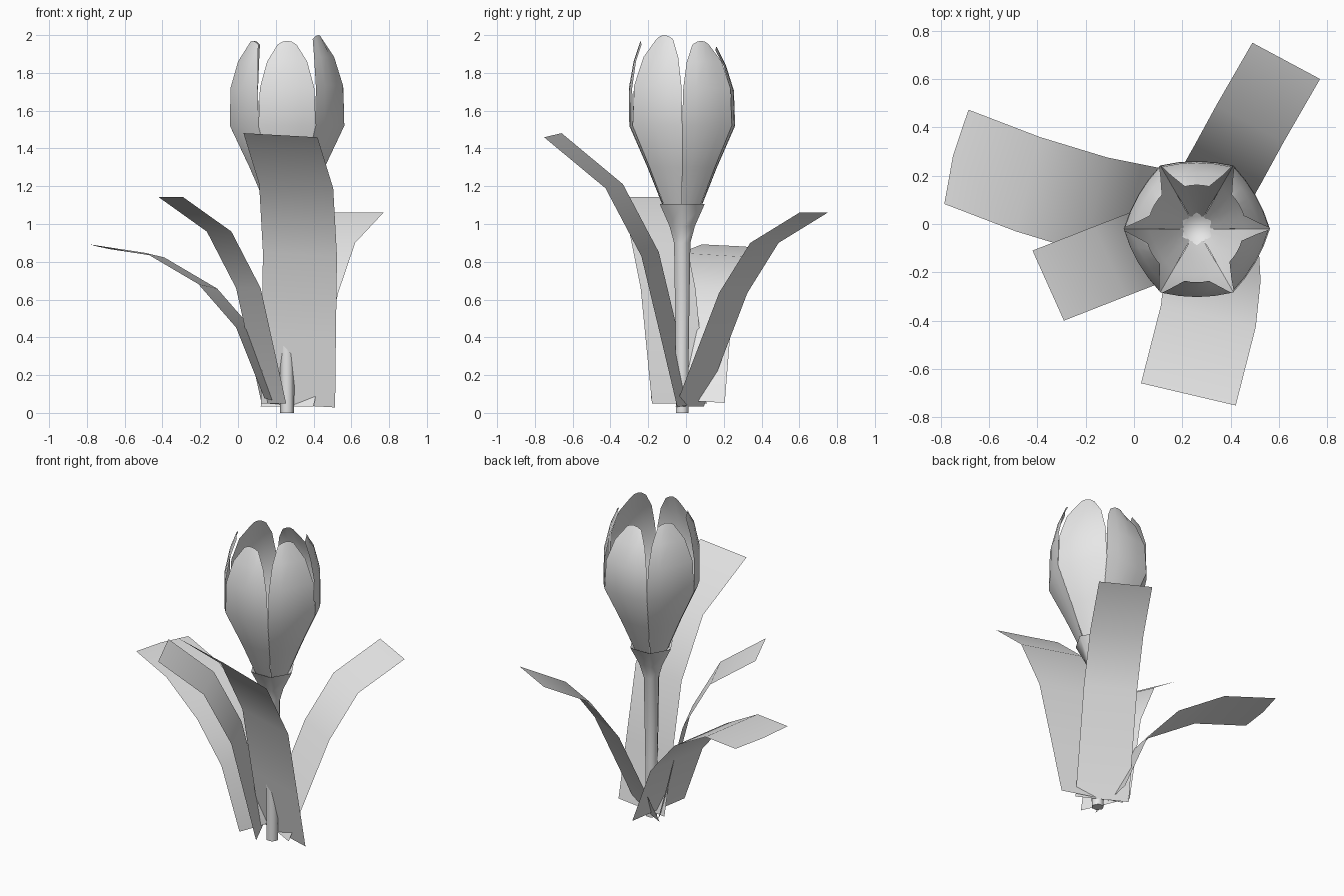
import bpy
import bmesh
from math import sin, cos, pi, radians
from mathutils import Vector

cube = bpy.data.objects.get("Cube")
if cube:
    bpy.data.objects.remove(cube, do_unlink=True)

grey = bpy.data.materials.new("plain_grey")
grey.use_nodes = True
grey.diffuse_color = (0.8, 0.8, 0.8, 1)
grey.node_tree.nodes["Principled BSDF"].inputs["Base Color"].default_value = (0.8, 0.8, 0.8, 1)

CENTRE = Vector((0.26, -0.02, 0))


def finish(name, bm, angle=40):
    mesh = bpy.data.meshes.new(name)
    bm.to_mesh(mesh)
    bm.free()
    mesh.materials.append(grey)
    obj = bpy.data.objects.new(name, mesh)
    bpy.context.collection.objects.link(obj)
    bpy.ops.object.select_all(action='DESELECT')
    obj.select_set(True)
    bpy.context.view_layer.objects.active = obj
    bpy.ops.object.shade_smooth_by_angle(angle=radians(angle))
    return obj


def skin(bm, rows, closed=False):
    """Join rows of points with quads."""
    grid = [[bm.verts.new(p) for p in row] for row in rows]
    n = len(grid[0])
    for a, b in zip(grid, grid[1:]):
        for i in range(n if closed else n - 1):
            j = (i + 1) % n
            bm.faces.new((a[i], a[j], b[j], b[i]))
    return grid


# Six-sided stem flaring into an open cup
bm = bmesh.new()
profile = [(0.037, 0), (0.04, 0.35), (0.05, 0.9), (0.078, 0.99),
           (0.137, 1.105), (0.125, 1.1), (0.06, 1.0)]
rings = [[CENTRE + Vector((r * cos(k * pi / 3), r * sin(k * pi / 3), z))
          for k in range(6)] for r, z in profile]
grid = skin(bm, rings, closed=True)
bm.faces.new(grid[0][::-1])
bm.faces.new(grid[-1])
finish("stem", bm, 65)


# Petals: height, distance from the axis, half width
PETAL = [(1.0, 0.05, 0.028), (1.1, 0.098, 0.055), (1.3, 0.172, 0.1),
         (1.52, 0.262, 0.152), (1.72, 0.265, 0.144), (1.86, 0.245, 0.106),
         (1.95, 0.215, 0.05)]


def petal(name, angle, lift, lean):
    out = Vector((cos(angle), sin(angle), 0))
    side = Vector((-sin(angle), cos(angle), 0))
    rows = []
    for z, r, half in PETAL:
        t = max(0, (z - 1.52) / 0.43)
        row = []
        for k in (-1, -0.5, 0, 0.5, 1):
            bulge = 0.018 * (1 - k * k) * half / 0.15
            crown = 0.02 * (1 - k * k) if z > 1.9 else 0
            row.append(CENTRE + out * (r + bulge + lean * t * t) + side * half * k
                       + Vector((0, 0, z + lift * t + crown)))
        rows.append(row)
    bm = bmesh.new()
    skin(bm, rows)
    bmesh.ops.solidify(bm, geom=bm.faces[:], thickness=0.01)
    bmesh.ops.recalc_face_normals(bm, faces=bm.faces[:])
    finish(name, bm)


for name, degrees, lift, lean in (
        ("front_petal", -90, 0, 0.0), ("front_left_petal", -30, 0.03, -0.03),
        ("back_left_petal", 30, 0, -0.02), ("back_petal", 90, -0.03, -0.04),
        ("back_right_petal", 150, 0, -0.02), ("front_right_petal", 210, 0, -0.01)):
    petal(name, radians(degrees), lift, lean)


# Leaves: ribbons along a centre line, with a half-width vector
def leaf(name, half, path, tip_bulge=0):
    half = Vector(half)
    rows = []
    for p in path:
        p = Vector(p)
        rows.append([p - half, p, p + half])
    direction = (Vector(path[-1]) - Vector(path[-2])).normalized()
    rows[-1][1] += direction * tip_bulge
    bm = bmesh.new()
    skin(bm, rows)
    finish(name, bm, 50)


leaf("front_leaf", (-0.196, 0.046, 0.011),
     [(0.318, 0, 0.04), (0.322, -0.085, 0.4), (0.328, -0.19, 0.84),
      (0.308, -0.38, 1.2), (0.225, -0.705, 1.47)])
leaf("back_leaf", (0.14, -0.075, 0),
     [(0.26, 0.02, 0.035), (0.39, 0.25, 0.635), (0.48, 0.415, 0.9),
      (0.63, 0.675, 1.06)])
leaf("small_side_leaf", (-0.065, 0.145, 0),
     [(0.19, -0.035, 0.05), (0.055, -0.095, 0.66), (-0.1, -0.155, 0.96),
      (-0.355, -0.255, 1.142)])
leaf("wide_side_leaf", (0.05, 0.195, -0.012),
     [(0.19, 0.01, 0.065), (0.04, 0.04, 0.44), (-0.16, 0.08, 0.67),
      (-0.44, 0.165, 0.835), (-0.735, 0.278, 0.88)], 0.015)
